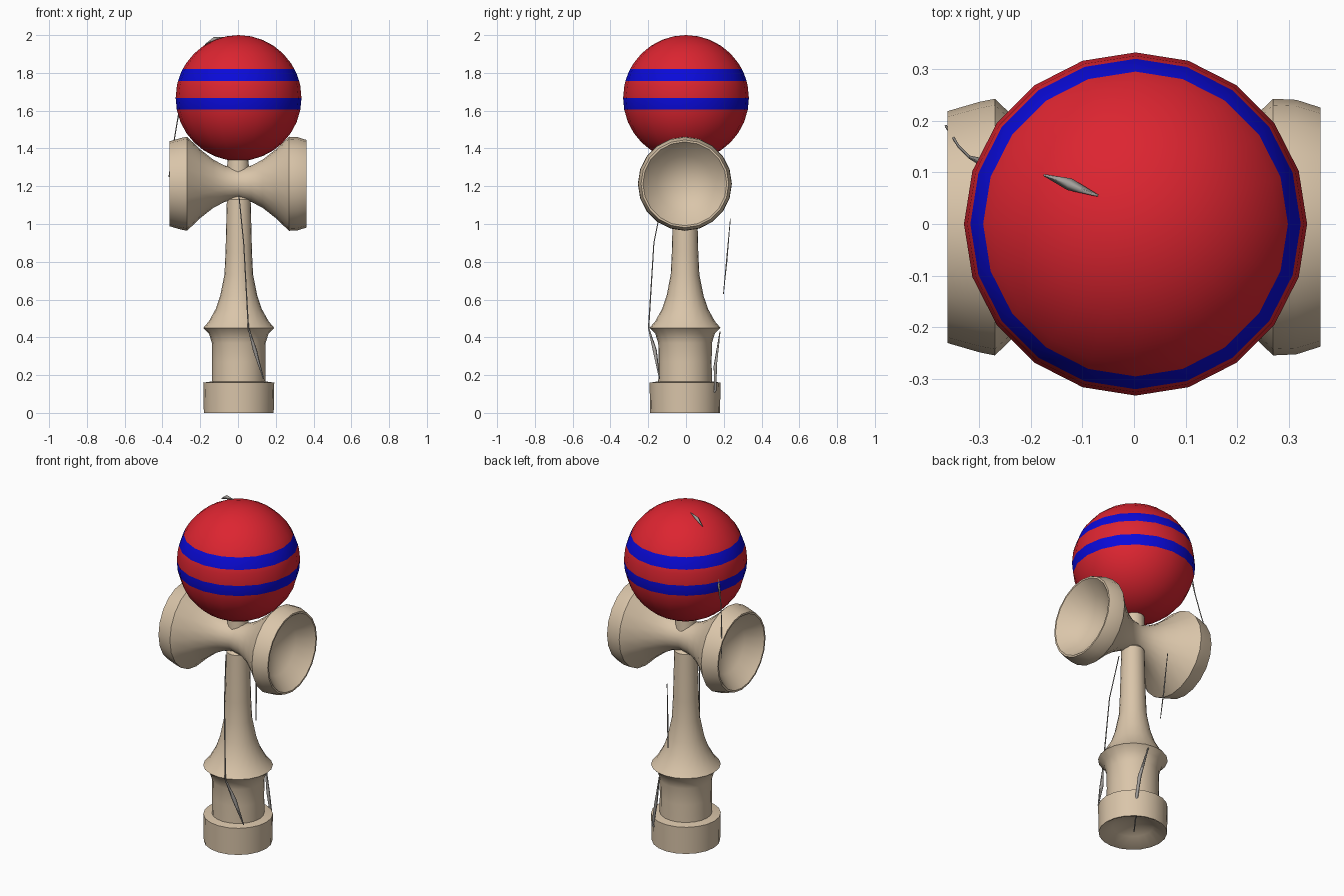
import bpy, bmesh
from math import cos, sin, pi, sqrt, radians
from mathutils import Vector

cube = bpy.data.objects.get("Cube")
if cube:
    bpy.data.objects.remove(cube)


def material(name, rgb):
    m = bpy.data.materials.new(name)
    m.use_nodes = True
    m.diffuse_color = (*rgb, 1)
    m.node_tree.nodes["Principled BSDF"].inputs["Base Color"].default_value = (*rgb, 1)
    return m


WOOD = material("pale wood", (0.70, 0.56, 0.40))
RED = material("red paint", (0.72, 0.018, 0.03))
BLUE = material("blue paint", (0.003, 0.003, 0.70))
GREY = material("grey string", (0.36, 0.34, 0.32))


def lathe(name, profile, mats, axis="z", centre=(0, 0, 0), sides=20, angle=40):
    """Spin (position, radius) pairs around the x or z axis; zero radius closes to a point."""
    bm = bmesh.new()
    rings = []
    for t, r in profile:
        ring = []
        for i in range(1 if r == 0 else sides):
            a = 2 * pi * i / sides
            p = (r * cos(a), r * sin(a), t)
            if axis == "x":
                p = (t, p[0], p[1])
            ring.append(bm.verts.new(p))
        rings.append(ring)
    for lo, hi in zip(rings, rings[1:]):
        for i in range(sides):
            j = (i + 1) % sides
            quad = [lo[i % len(lo)], lo[j % len(lo)], hi[j % len(hi)], hi[i % len(hi)]]
            bm.faces.new(list(dict.fromkeys(quad)))
    bmesh.ops.recalc_face_normals(bm, faces=bm.faces)
    mesh = bpy.data.meshes.new(name)
    bm.to_mesh(mesh)
    bm.free()
    for m in mats:
        mesh.materials.append(m)
    ob = bpy.data.objects.new(name, mesh)
    ob.location = centre
    bpy.context.collection.objects.link(ob)
    bpy.ops.object.select_all(action="DESELECT")
    ob.select_set(True)
    bpy.context.view_layer.objects.active = ob
    bpy.ops.object.shade_smooth_by_angle(angle=radians(angle))
    return ob


def string(name, points):
    """Thin cord through (x, y, z, thickness) points."""
    cu = bpy.data.curves.new(name, "CURVE")
    cu.dimensions = "3D"
    cu.bevel_depth = 1.0
    cu.bevel_resolution = 0
    sp = cu.splines.new("POLY")
    sp.points.add(len(points) - 1)
    for p, (x, y, z, r) in zip(sp.points, points):
        p.co = (x, y, z, 1)
        p.radius = r
    tmp = bpy.data.objects.new(name + "_path", cu)
    bpy.context.collection.objects.link(tmp)
    bpy.context.view_layer.update()
    mesh = bpy.data.meshes.new_from_object(tmp.evaluated_get(bpy.context.evaluated_depsgraph_get()))
    bpy.data.objects.remove(tmp)
    mesh.materials.clear()
    mesh.materials.append(GREY)
    bpy.context.collection.objects.link(bpy.data.objects.new(name, mesh))


# Ball: rings fall on the stripe edges so the bands are whole faces
R, CZ = 0.333, 1.667
STRIPES = [(1.605, 1.667), (1.757, 1.82)]
heights = {CZ - R * cos(pi * k / 16) for k in range(1, 16)}
edges = {z for s in STRIPES for z in s}
heights = sorted({z for z in heights if min(abs(z - e) for e in edges) > 0.012} | edges)
profile = [(-R, 0)] + [(z - CZ, sqrt(R * R - (z - CZ) ** 2)) for z in heights] + [(R, 0)]
ball = lathe("ball", profile, [RED, BLUE], centre=(0.003, 0, CZ))
for f in ball.data.polygons:
    z = f.center.z + CZ
    f.material_index = int(any(a < z < b for a, b in STRIPES))

# Handle with dished base, collar and tapering neck
lathe("handle", [
    (0.08, 0), (0.04, 0.11), (0, 0.178), (0, 0.185), (0.16, 0.188), (0.167, 0.142),
    (0.27, 0.141), (0.37, 0.142), (0.42, 0.158), (0.45, 0.188), (0.485, 0.158),
    (0.55, 0.122), (0.62, 0.098), (0.73, 0.076), (0.85, 0.07), (1.13, 0.063), (1.2, 0),
], [WOOD], centre=(0.004, -0.005, 0))

# Spike running up into the ball
lathe("spike", [(1.2, 0), (1.2, 0.062), (1.36, 0.055), (1.58, 0.03), (1.62, 0)], [WOOD], sides=16)

# Crosspiece with a cup hollowed in each end
half = [(0.07, 0.096), (0.13, 0.127), (0.2, 0.182), (0.27, 0.249)]
big_end = [(0.315, 0.247), (0.362, 0.232), (0.362, 0.222), (0.28, 0.15), (0.21, 0)]
small_end = [(0.30, 0.243), (0.362, 0.225), (0.362, 0.215), (0.28, 0.145), (0.21, 0)]
left = [(-x, r) for x, r in reversed(half + small_end)]
lathe("crosspiece", left + [(0, 0.082)] + half + big_end, [WOOD], "x", (0, -0.006, 1.213))

# Cord: knot on top, side drop, front and back runs
string("top_knot", [(-0.175, 0.095, 1.95, 0.002), (-0.125, 0.077, 1.978, 0.012),
                    (-0.07, 0.055, 1.988, 0.002)])
string("side_cord", [(-0.295, 0.12, 1.68, 0.008), (-0.32, 0.13, 1.55, 0.003),
                     (-0.34, 0.15, 1.43, 0.003), (-0.365, 0.19, 1.25, 0.003)])
string("front_cord", [(0.005, -0.12, 1.15, 0.003), (0.03, -0.17, 0.9, 0.003),
                      (0.055, -0.198, 0.45, 0.004), (0.09, -0.165, 0.33, 0.012),
                      (0.135, -0.14, 0.18, 0.003)])
string("back_cord", [(-0.04, 0.235, 1.03, 0.002), (-0.03, 0.215, 0.8, 0.004),
                     (-0.02, 0.198, 0.63, 0.002)])
string("base_cord", [(0.05, 0.18, 0.43, 0.003), (0.09, 0.155, 0.25, 0.010),
                     (0.11, 0.155, 0.12, 0.008), (0.07, 0.1, 0.04, 0.004),
                     (0, 0, 0.004, 0.003)])
